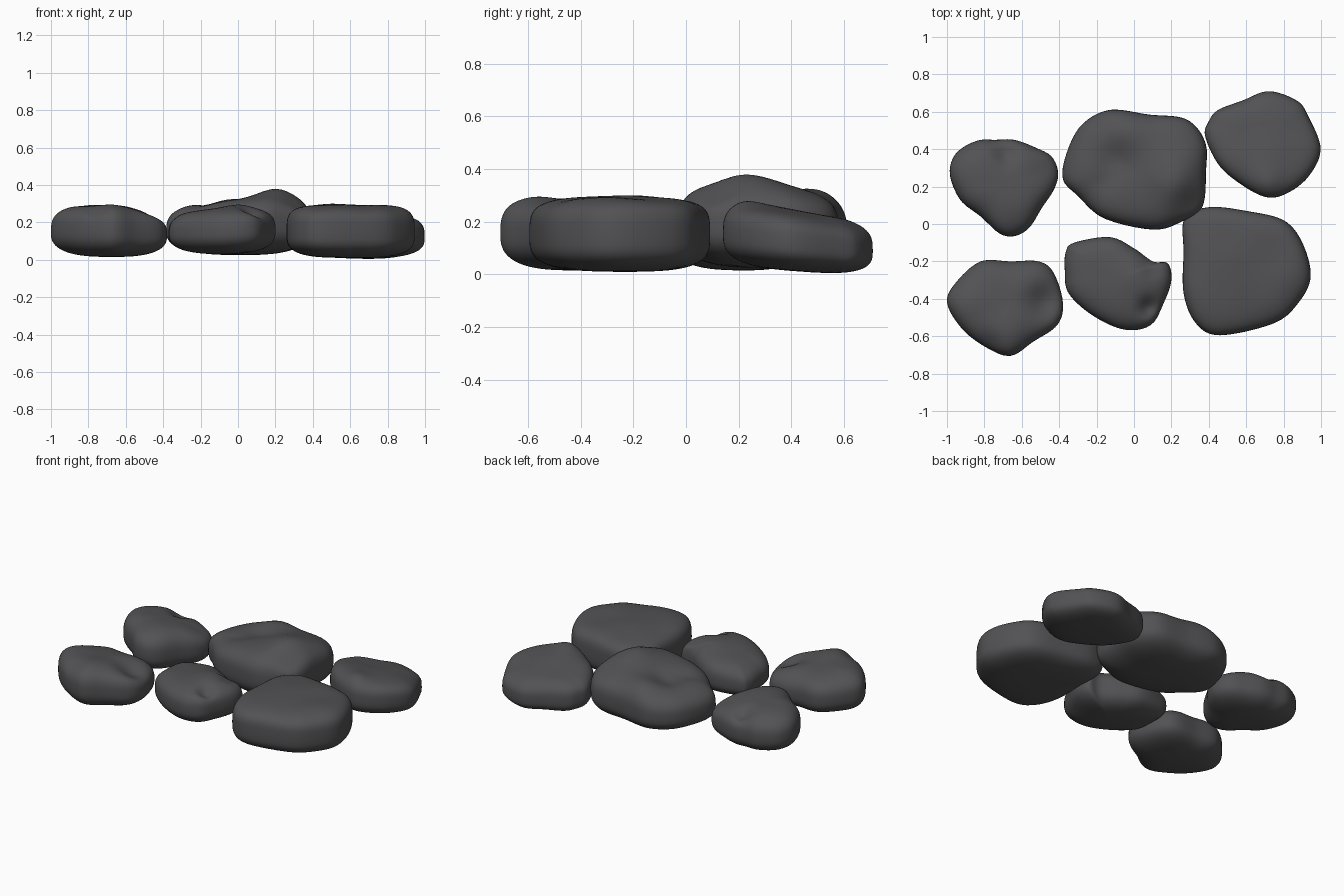
import bpy, bmesh, math
from mathutils import Vector, noise

if "Cube" in bpy.data.objects:
    bpy.data.objects.remove(bpy.data.objects["Cube"])

stone_mat = bpy.data.materials.new("dark_grey_stone")
stone_mat.diffuse_color = (0.085, 0.085, 0.09, 1)
stone_mat.use_nodes = True
stone_mat.node_tree.nodes["Principled BSDF"].inputs["Base Color"].default_value = stone_mat.diffuse_color

SEG, RINGS = 72, 36


def spline(pts, n):
    """Closed smooth outline through the points."""
    m, dense = len(pts), []
    for i in range(m):
        p0, p1, p2, p3 = (Vector(pts[(i + k) % m]) for k in (-1, 0, 1, 2))
        for j in range(16):
            t = j / 16
            dense.append(0.5 * (2 * p1 + (p2 - p0) * t + (2 * p0 - 5 * p1 + 4 * p2 - p3) * t * t
                                + (3 * p1 - p0 - 3 * p2 + p3) * t ** 3))
    return [dense[int(k * len(dense) / n)] for k in range(n)]


def stone(name, pts, top, bottom, dents, p_top=3.2, p_bot=2.8):
    """top/bottom = (z at centre, slope x, slope y); dents = (x, y, radius, dz)."""
    edge = spline(pts, SEG)
    c = sum(edge, Vector((0, 0))) / SEG
    bm = bmesh.new()

    def vert(x, y, h):
        dx, dy = x - c.x, y - c.y
        zt = top[0] + top[1] * dx + top[2] * dy
        zb = bottom[0] + bottom[1] * dx + bottom[2] * dy
        zm = zb + 0.47 * (zt - zb)
        w = max(h, 0)
        zt += sum(d * math.exp(-((x - a) ** 2 + (y - b) ** 2) / r ** 2) for a, b, r, d in dents)
        z = zm + (zt - zm) * h if h > 0 else zm + (zm - zb) * h
        z += 0.010 * w * noise.noise(Vector((x * 5, y * 5, z * 4)))
        return bm.verts.new((x, y, z))

    rows = []
    for i in range(1, RINGS):
        a = -math.pi / 2 + math.pi * i / RINGS
        p = p_top if a > 0 else p_bot
        s = math.cos(a) ** (2 / p)
        h = math.copysign(abs(math.sin(a)) ** (2 / p), a)
        rows.append([vert(*(c + (e - c) * s), h) for e in edge])
    # extra inner rings close the flat top and underside
    for f in (0.75, 0.5, 0.25):
        s0 = math.cos(math.pi / 2 - math.pi / RINGS)
        rows.insert(0, [vert(*(c + (e - c) * f * s0 ** (2 / p_bot)), -1) for e in edge])
        rows.append([vert(*(c + (e - c) * f * s0 ** (2 / p_top)), 1) for e in edge])
    for r0, r1 in zip(rows, rows[1:]):
        for k in range(SEG):
            j = (k + 1) % SEG
            bm.faces.new((r0[k], r0[j], r1[j], r1[k]))
    lo, hi = vert(c.x, c.y, -1), vert(c.x, c.y, 1)
    for k in range(SEG):
        j = (k + 1) % SEG
        bm.faces.new((lo, rows[0][j], rows[0][k]))
        bm.faces.new((hi, rows[-1][k], rows[-1][j]))
    bmesh.ops.recalc_face_normals(bm, faces=bm.faces)
    for f in bm.faces:
        f.smooth = True
    me = bpy.data.meshes.new(name)
    bm.to_mesh(me)
    bm.free()
    me.materials.append(stone_mat)
    ob = bpy.data.objects.new(name, me)
    bpy.context.collection.objects.link(ob)


# left column
stone("left_back_stone",
      [(-.84, .445), (-.74, .45), (-.64, .45), (-.53, .41), (-.44, .36), (-.405, .27), (-.43, .18),
       (-.49, .09), (-.56, -.02), (-.64, -.065), (-.72, -.05), (-.82, .04), (-.93, .13),
       (-.985, .27), (-.95, .38)],
      (.285, -.06, -.08), (.015, 0, 0),
      [(-.68, .38, .06, -.04), (-.47, .3, .1, -.02)], 2.9, 2.7)
stone("left_front_stone",
      [(-.82, -.2), (-.66, -.2), (-.51, -.2), (-.43, -.26), (-.38, -.42), (-.41, -.54), (-.54, -.63),
       (-.66, -.705), (-.79, -.66), (-.92, -.56), (-1, -.42), (-.95, -.31)],
      (.28, -.06, -.1), (.015, 0, 0),
      [(-.47, -.42, .09, -.05), (-.68, -.58, .12, .01), (-.78, -.66, .07, -.03)], 3.0, 2.7)

# middle column
stone("middle_back_stone",
      [(-.13, .61), (.08, .585), (.28, .56), (.38, .44), (.385, .28), (.365, .09),
       (.25, .01), (.1, -.03), (-.16, .03), (-.3, .15), (-.38, .24), (-.36, .38), (-.28, .53)],
      (.322, .07, -.06), (.025, 0, 0),
      [(.22, .23, .15, .047), (-.1, .33, .1, -.03), (-.16, .22, .07, -.015),
       (-.05, .52, .14, .03), (.33, .1, .1, -.05)], 3.3, 2.7)
stone("middle_front_stone",
      [(-.32, -.1), (-.13, -.07), (0, -.13), (.1, -.2), (.18, -.21), (.2, -.3), (.16, -.42),
       (.09, -.54), (-.05, -.565), (-.22, -.49), (-.35, -.37), (-.37, -.25), (-.365, -.15)],
      (.275, .06, -.03), (.03, 0, 0),
      [(.08, -.45, .05, -.05), (.1, -.24, .06, -.02), (0, -.3, .1, .015)], 3.0, 2.6)

# right column
stone("right_front_stone",
      [(.27, .03), (.4, .09), (.6, .07), (.8, .02), (.9, -.1), (.945, -.28), (.88, -.42),
       (.75, -.53), (.46, -.595), (.33, -.53), (.265, -.37), (.265, -.15)],
      (.293, 0, 0), (.01, -.01, 0), [(.3, 0, .1, -.02)], 4.2, 3.3)
stone("right_back_stone",
      [(.45, .61), (.58, .66), (.72, .71), (.87, .66), (.93, .58), (.998, .4), (.93, .25),
       (.81, .16), (.7, .145), (.56, .22), (.45, .32), (.38, .47), (.4, .55)],
      (.24, -.02, -.16), (.01, 0, -.07), [(.72, .22, .07, .015)], 3.4, 3.0)
